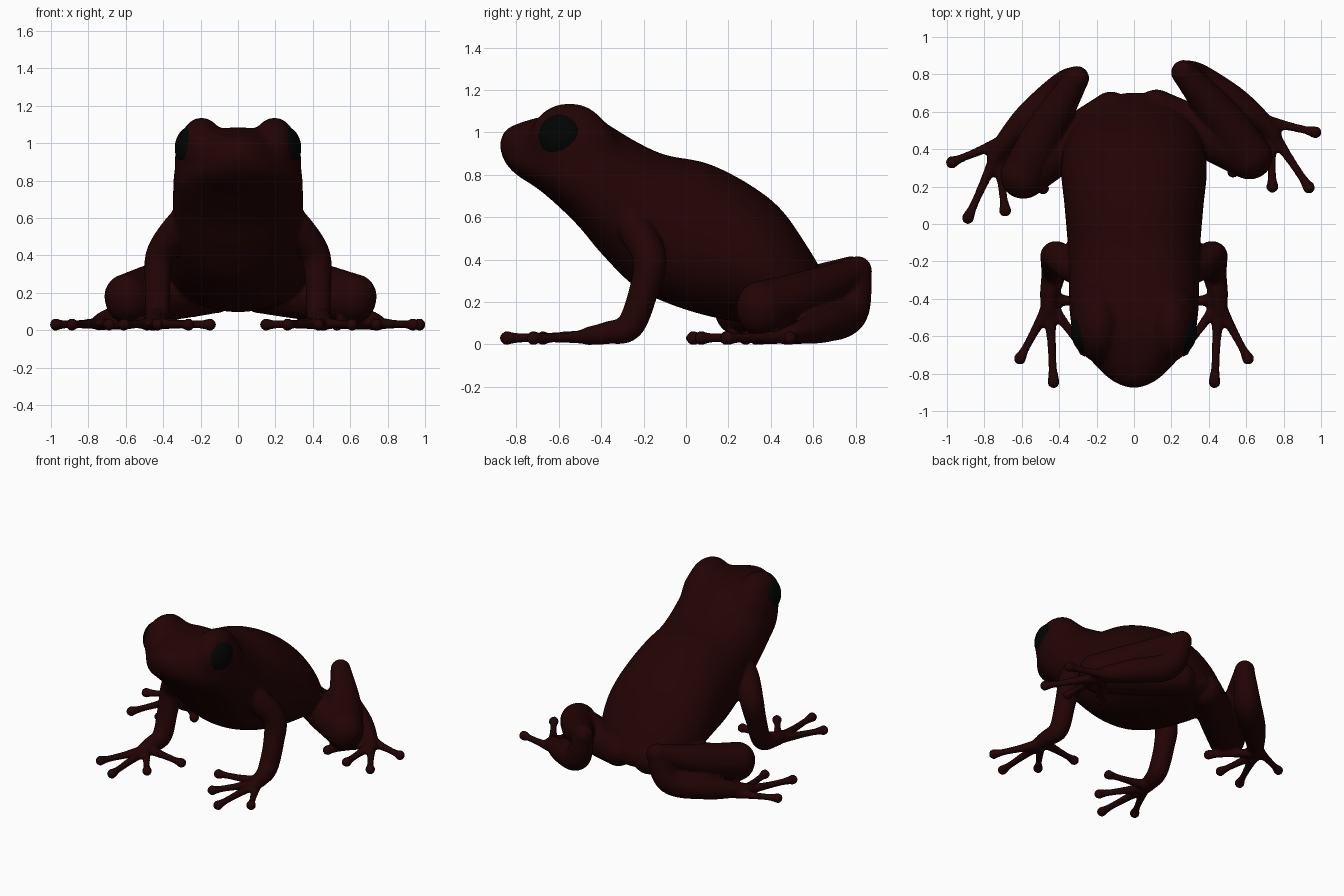
import bpy, bmesh, math
from mathutils import Vector, Matrix

if "Cube" in bpy.data.objects:
    bpy.data.objects.remove(bpy.data.objects["Cube"])


def material(name, rgb):
    m = bpy.data.materials.new(name)
    m.diffuse_color = (*rgb, 1)
    m.use_nodes = True
    m.node_tree.nodes["Principled BSDF"].inputs["Base Color"].default_value = m.diffuse_color
    return m


skin_mat = material("dark_skin", (0.016, 0.001, 0.0014))
eye_mat = material("eye_black", (0.0005, 0.0008, 0.0008))
bm = bmesh.new()


def smooth_rows(rows, steps):
    """Catmull-Rom interpolation of rows of numbers."""
    out = []
    for i in range(len(rows) - 1):
        p = [rows[max(0, min(len(rows) - 1, i + k))] for k in (-1, 0, 1, 2)]
        for s in range(steps):
            t = s / steps
            out.append([0.5 * (2 * b + (c - a) * t + (2 * a - 5 * b + 4 * c - d) * t * t
                        + (3 * b - a - 3 * c + d) * t ** 3) for a, b, c, d in zip(*p)])
    return out + [list(rows[-1])]


def loft(rings):
    vs = [[bm.verts.new(p) for p in r] for r in rings]
    n = len(vs[0])
    for a, b in zip(vs, vs[1:]):
        for i in range(n):
            bm.faces.new((a[i], a[(i + 1) % n], b[(i + 1) % n], b[i]))
    bm.faces.new(vs[0][::-1])
    bm.faces.new(vs[-1])


def ball(center, radii, mesh=None):
    m = Matrix.Translation(center) @ Matrix.Diagonal((*radii, 1))
    bmesh.ops.create_uvsphere(mesh or bm, u_segments=32, v_segments=20, radius=1, matrix=m)


def tube(pts, xf, steps=6, sides=16):
    """Round limb through (x, y, z, radius) points with ball ends."""
    rows = smooth_rows(pts, steps)
    pos = [xf @ Vector(r[:3]) for r in rows]
    rings, prev = [], None
    for i, p in enumerate(pos):
        t = (pos[min(i + 1, len(pos) - 1)] - pos[max(i - 1, 0)]).normalized()
        u = t.orthogonal() if prev is None else prev - t * prev.dot(t)
        u.normalize()
        prev, v = u, t.cross(u)
        rings.append([p + rows[i][3] * (u * math.cos(a) + v * math.sin(a))
                      for a in (2 * math.pi * k / sides for k in range(sides))])
    loft(rings)
    for i in (0, -1):
        ball(pos[i], (rows[i][3],) * 3)


def toe(base, tip, xf):
    """Slim toe with a rounded pad at the tip."""
    a, b = Vector((*base, 0.036)), Vector((*tip, 0.03))
    m, e = a.lerp(b, 0.45), a.lerp(b, 0.8)
    tube([(*a, 0.035), (*m, 0.025), (*e, 0.023), (*b, 0.034)], xf, 4, 12)


# Head and trunk: y, half width, bottom, height of widest point, top
trunk = [(-.878, .02, .92, .935, .96), (-.855, .09, .86, .91, 1.01),
         (-.8, .165, .80, .87, 1.04), (-.7, .255, .735, .845, 1.07),
         (-.6, .318, .65, .82, 1.085), (-.5, .342, .55, .80, 1.08),
         (-.4, .348, .43, .75, 1.055), (-.25, .347, .28, .63, .965),
         (-.1, .355, .20, .53, .895), (.1, .372, .135, .45, .855),
         (.3, .39, .10, .37, .755), (.45, .36, .10, .30, .635),
         (.57, .285, .11, .25, .465), (.65, .18, .13, .22, .33),
         (.70, .05, .17, .20, .24)]
rings = []
for y, w, zb, zw, zt in smooth_rows(trunk, 5):
    ring = []
    power = 0.88 if y < 0 else 0.88 + 0.14 * min(1, y / 0.3)
    for k in range(48):
        a = 2 * math.pi * k / 48
        c, s = math.cos(a), math.sin(a)
        px = math.copysign(abs(c) ** power, c)
        pz = math.copysign(abs(s) ** power, s)
        ring.append((w * px, y, zw + pz * ((zt - zw) if s > 0 else (zw - zb))))
    rings.append(ring)
loft(rings)

# Limbs, right side; mirrored for the left, whose hind leg is turned a little
arm = [(.25, -.27, .63, .075), (.335, -.23, .53, .082), (.415, -.17, .40, .08),
       (.43, -.20, .25, .07), (.43, -.265, .085, .066), (.45, -.37, .055, .054),
       (.455, -.46, .04, .044)]
thigh = [(.12, .61, .20, .11), (.36, .49, .18, .125), (.615, .36, .16, .122)]
shank = [(.62, .36, .18, .122), (.46, .58, .245, .108), (.265, .81, .35, .067)]
tarsus = [(.265, .81, .34, .067), (.34, .77, .15, .09), (.54, .65, .09, .082),
          (.70, .53, .055, .054), (.75, .47, .04, .042)]
for side in (1, -1):
    mirror = Matrix.Diagonal((side, 1, 1, 1))
    tube(arm, mirror)
    for base, tip in (((.47, -.46), (.61, -.72)), ((.45, -.46), (.43, -.845)),
                      ((.44, -.44), (.265, -.675)), ((.43, -.40), (.15, -.44))):
        toe(base, tip, mirror)

    hip = Matrix.Translation((.13, .66, 0))
    turn = Matrix.Identity(4)
    if side < 0:
        turn = (Matrix.Translation((.012, -.012, 0)) @ Matrix.Rotation(math.radians(-9.5), 4, 'Z')
                @ Matrix.Diagonal((1.04, 1.04, 1, 1)))
    xf = mirror @ hip @ turn @ hip.inverted()
    for part in (thigh, shank, tarsus):
        tube(part, xf)
    for base, tip in (((.71, .55), (.97, .49)), ((.75, .47), (.935, .195)),
                      ((.73, .48), (.74, .20)), ((.70, .50), (.53, .28))):
        toe(base, tip, xf)

    # brow bulge around the eye and its softer base
    ball((side * .195, -.55, .965), (.125, .19, .175))
    ball((side * .19, -.51, .90), (.15, .2, .2))

# Fuse everything into one smooth skin
mesh = bpy.data.meshes.new("frog_skin")
bm.to_mesh(mesh)
bm.free()
frog = bpy.data.objects.new("frog_skin", mesh)
bpy.context.collection.objects.link(frog)
mesh.materials.append(skin_mat)
rm = frog.modifiers.new("fuse", 'REMESH')
rm.mode, rm.voxel_size, rm.use_smooth_shade = 'VOXEL', 0.012, True
bpy.context.view_layer.objects.active = frog
frog.select_set(True)
bpy.ops.object.modifier_apply(modifier="fuse")
# smooth the head and trunk more strongly than the thin limbs
head = frog.vertex_groups.new(name="head")
head.add([v.index for v in frog.data.vertices if v.co.z > 0.7], 1.0, 'REPLACE')
for group, count in (("", 5), ("head", 35)):
    sm = frog.modifiers.new("soften", 'SMOOTH')
    sm.factor, sm.iterations, sm.vertex_group = 0.5, count, group
    bpy.ops.object.modifier_apply(modifier=sm.name)

# Eyes
for side, name in ((1, "right_eye"), (-1, "left_eye")):
    eb = bmesh.new()
    ball((0, 0, 0), (.075, .11, .108), eb)
    me = bpy.data.meshes.new(name)
    eb.to_mesh(me)
    eb.free()
    for f in me.polygons:
        f.use_smooth = True
    me.materials.append(eye_mat)
    eye = bpy.data.objects.new(name, me)
    eye.location = (side * .258, -.597, .983)
    eye.rotation_euler = (0, side * math.radians(-8), side * math.radians(-20))
    bpy.context.collection.objects.link(eye)
